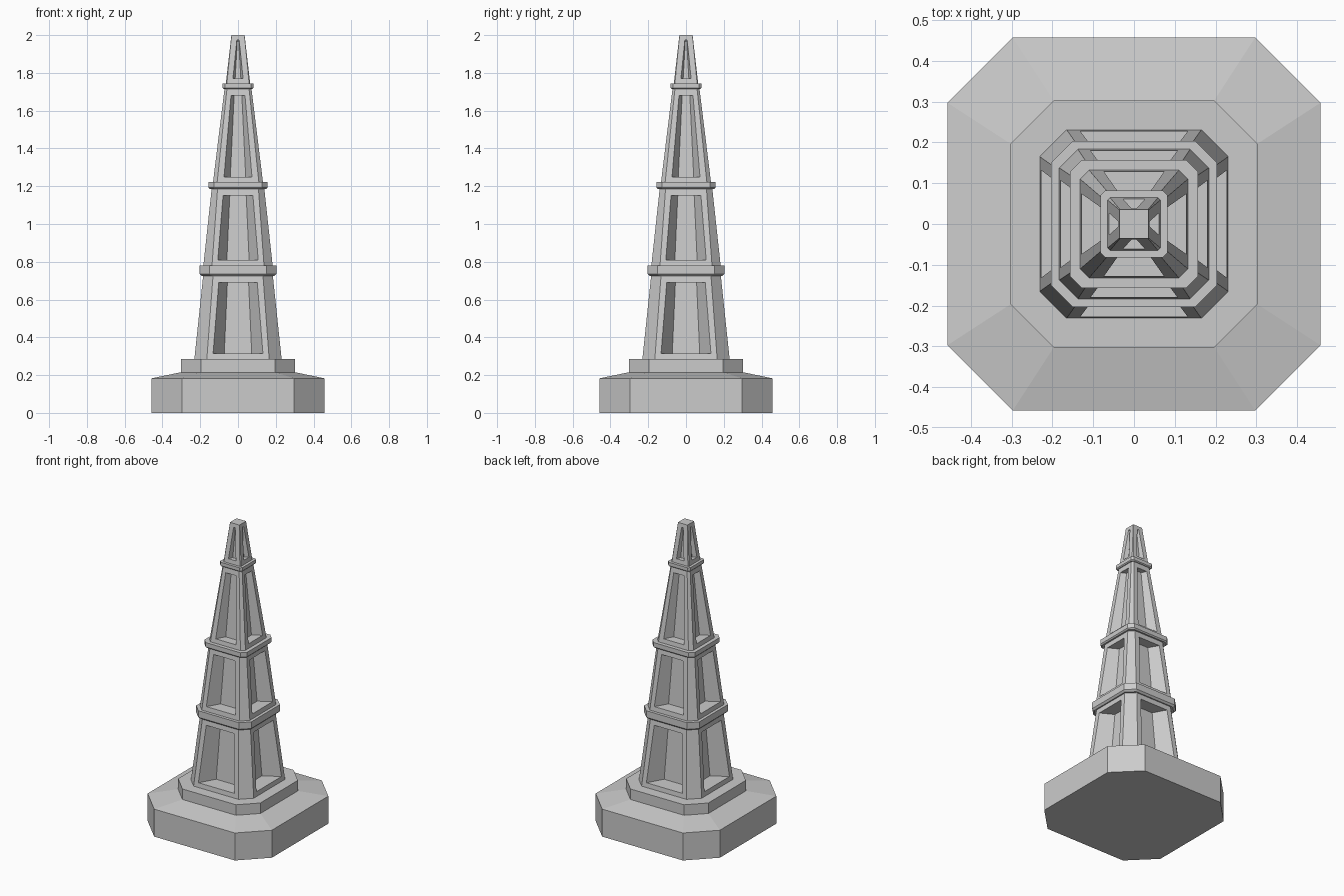
import bpy, bmesh, math
from mathutils import Matrix, Vector

if "Cube" in bpy.data.objects:
    bpy.data.objects.remove(bpy.data.objects["Cube"])


def ring(half, corner, z):
    """Chamfered square: half = flat distance, corner = where the chamfer starts."""
    pts = []
    for k in range(4):
        rot = Matrix.Rotation(k * math.pi / 2, 3, 'Z')
        pts += [rot @ Vector((-corner, -half, z)), rot @ Vector((corner, -half, z))]
    return pts


def finish(bm, name):
    bmesh.ops.remove_doubles(bm, verts=bm.verts, dist=1e-5)
    bmesh.ops.recalc_face_normals(bm, faces=bm.faces)
    mesh = bpy.data.meshes.new(name)
    bm.to_mesh(mesh)
    bm.free()
    obj = bpy.data.objects.new(name, mesh)
    bpy.context.collection.objects.link(obj)


def face(bm, pts):
    bm.faces.new([bm.verts.new(p) for p in pts])


def stack(name, levels):
    """Solid lofted through chamfered-square levels (half, corner, z)."""
    bm = bmesh.new()
    rings = [ring(*l) for l in levels]
    for a, b in zip(rings, rings[1:]):
        for i in range(8):
            j = (i + 1) % 8
            face(bm, (a[i], a[j], b[j], b[i]))
    face(bm, rings[0])
    face(bm, rings[-1])
    finish(bm, name)


def tier(name, bottom, top, low, high, shrink=0.55):
    """Tapered tier with a recessed panel per side; low/high = (panel half width, z)."""
    bm = bmesh.new()
    a, b = ring(*bottom), ring(*top)

    def depth(z):
        t = (z - bottom[2]) / (top[2] - bottom[2])
        return bottom[0] + t * (top[0] - bottom[0])

    corners = [(-low[0], low[1]), (low[0], low[1]), (high[0], high[1]), (-high[0], high[1])]
    for k in range(4):
        rot = Matrix.Rotation(k * math.pi / 2, 3, 'Z')
        outer = [a[2 * k], a[2 * k + 1], b[2 * k + 1], b[2 * k]]
        rim = [rot @ Vector((x, -depth(z), z)) for x, z in corners]
        back = [rot @ Vector((x * shrink, -depth(z) * shrink, z)) for x, z in corners]
        for i in range(4):
            j = (i + 1) % 4
            face(bm, (outer[i], outer[j], rim[j], rim[i]))
            face(bm, (rim[i], rim[j], back[j], back[i]))
        face(bm, back)
        # chamfered corner post
        i, j = 2 * k + 1, (2 * k + 2) % 8
        face(bm, (a[i], a[j], b[j], b[i]))
    face(bm, a)
    face(bm, b)
    finish(bm, name)


# Plinth with sloped shoulder and upper step
stack("plinth", [(.457, .297, 0), (.457, .297, .183), (.303, .197, .215), (.303, .197, .285)])

# Panelled tower tiers
tier("lower_tier", (.231, .165, .285), (.184, .132, .73), (.132, .315), (.102, .69))
tier("middle_tier", (.184, .138, .775), (.139, .108, 1.19), (.107, .81), (.079, 1.15))
tier("upper_tier", (.133, .111, 1.215), (.071, .058, 1.72), (.074, 1.25), (.037, 1.68))
tier("spire_tip", (.065, .059, 1.74), (.035, .034, 2.0), (.027, 1.77), (.006, 1.975))

# Collars between tiers, with a small bevel at the lower edge
for name, half, corner, z0, z1 in (("lower_collar", .203, .150, .725, .78),
                                   ("middle_collar", .157, .128, 1.185, 1.222),
                                   ("upper_collar", .082, .070, 1.715, 1.743)):
    e = (z1 - z0) * 0.2
    stack(name, [(half - e, corner - e * .6, z0), (half, corner, z0 + e), (half, corner, z1)])
